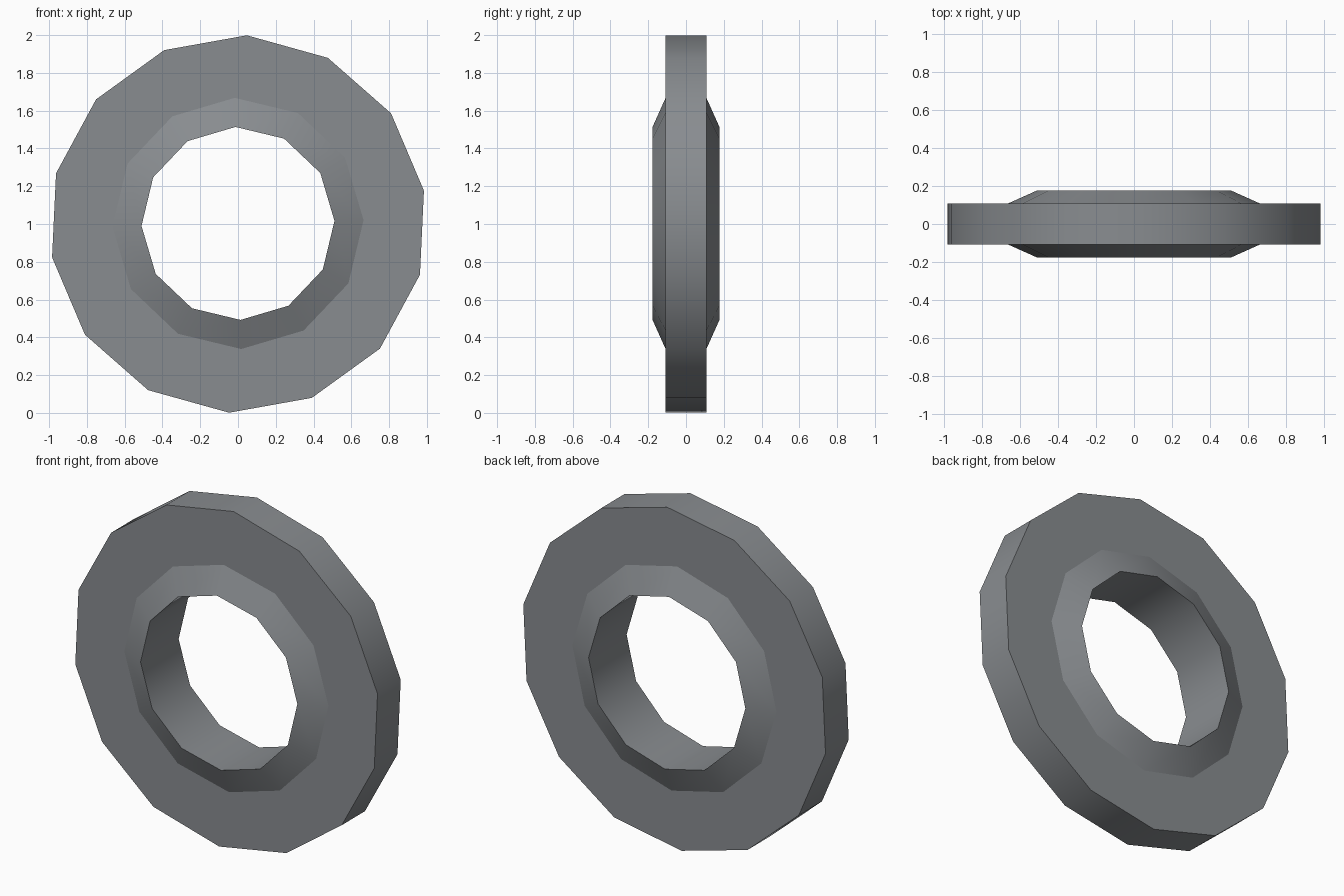
import bpy, bmesh, math

if "Cube" in bpy.data.objects:
    bpy.data.objects.remove(bpy.data.objects["Cube"])

steel = bpy.data.materials.new("steel_grey")
steel.diffuse_color = (0.25, 0.265, 0.28, 1)
steel.use_nodes = True
steel.node_tree.nodes["Principled BSDF"].inputs["Base Color"].default_value = steel.diffuse_color


def ring(name, sides, start, centre_z, profile):
    """Revolve a closed (radius, y) profile about the y axis."""
    bm = bmesh.new()
    loops = []
    for i in range(sides):
        a = math.radians(start) + 2 * math.pi * i / sides
        loops.append([bm.verts.new((r * math.sin(a), y, centre_z + r * math.cos(a)))
                      for r, y in profile])
    n = len(profile)
    for i in range(sides):
        p, q = loops[i], loops[(i + 1) % sides]
        for j in range(n):
            k = (j + 1) % n
            bm.faces.new((p[j], p[k], q[k], q[j]))
    bmesh.ops.recalc_face_normals(bm, faces=bm.faces)
    mesh = bpy.data.meshes.new(name)
    bm.to_mesh(mesh)
    bm.free()
    mesh.materials.append(steel)
    obj = bpy.data.objects.new(name, mesh)
    bpy.context.collection.objects.link(obj)
    bpy.ops.object.select_all(action='DESELECT')
    obj.select_set(True)
    bpy.context.view_layer.objects.active = obj
    bpy.ops.object.shade_smooth_by_angle(angle=math.radians(40))
    return obj


# Outer disc: 14 sides, its inner edge buried in the collar
ring("outer_disc", 14, 2.7, 1.0,
     [(1.0, -0.108), (1.0, 0.108), (0.6, 0.108), (0.6, -0.108)])

# Collar: 12 sides, sloping up on both faces to the open bore
ring("bore_collar", 12, -1.5, 1.003,
     [(0.665, -0.108), (0.665, 0.108), (0.511, 0.177), (0.511, -0.177)])
